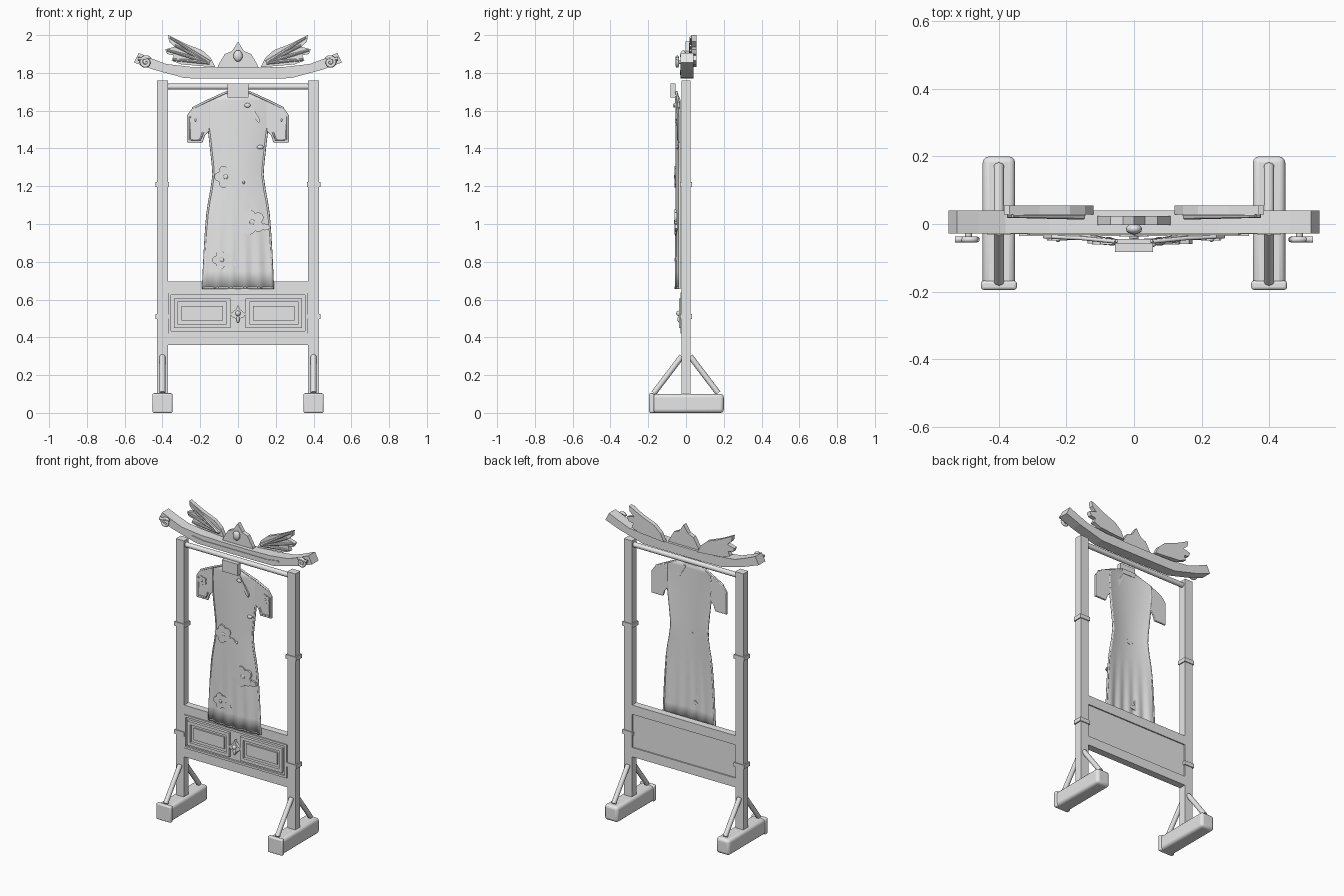
import bpy, bmesh
from math import sin, cos, pi
from mathutils import Vector

cube = bpy.data.objects.get("Cube")
if cube:
    bpy.data.objects.remove(cube, do_unlink=True)

grey = bpy.data.materials.new("plain_grey")
grey.use_nodes = True
grey.diffuse_color = (0.8, 0.8, 0.8, 1)
grey.node_tree.nodes["Principled BSDF"].inputs["Base Color"].default_value = (0.8, 0.8, 0.8, 1)


def finish(name, bm, bevel=0, smooth=False):
    bmesh.ops.recalc_face_normals(bm, faces=bm.faces[:])
    mesh = bpy.data.meshes.new(name)
    bm.to_mesh(mesh)
    bm.free()
    mesh.materials.append(grey)
    ob = bpy.data.objects.new(name, mesh)
    bpy.context.collection.objects.link(ob)
    if bevel:
        mod = ob.modifiers.new("bevel", "BEVEL")
        mod.width, mod.segments = bevel, 3
    if smooth:
        bpy.ops.object.select_all(action='DESELECT')
        ob.select_set(True)
        bpy.context.view_layer.objects.active = ob
        bpy.ops.object.shade_smooth_by_angle()
    return ob


def box(name, x, y, z, bevel=0):
    """Box from (low, high) ranges."""
    bm = bmesh.new()
    bmesh.ops.create_cube(bm, size=1)
    for v in bm.verts:
        v.co = [r[0] if c < 0 else r[1] for c, r in zip(v.co, (x, y, z))]
    return finish(name, bm, bevel, bevel > 0)


def plate(name, pts, y0, y1, s=1, bevel=0):
    """Outline in x, z extruded from y0 to y1."""
    bm = bmesh.new()
    face = bm.faces.new([bm.verts.new((s * x, y0, z)) for x, z in pts])
    out = bmesh.ops.extrude_face_region(bm, geom=[face])["geom"]
    bmesh.ops.translate(bm, vec=(0, y1 - y0, 0),
                        verts=[g for g in out if isinstance(g, bmesh.types.BMVert)])
    return finish(name, bm, bevel)


def mirrored(pts):
    return pts + [(-x, z) for x, z in reversed(pts) if x]


def bar(name, a, b, r1, r2=None, flat=1, sides=16):
    a, b = Vector(a), Vector(b)
    bm = bmesh.new()
    bmesh.ops.create_cone(bm, cap_ends=True, segments=sides, radius1=r1,
                          radius2=r1 if r2 is None else r2, depth=(b - a).length)
    rot = (b - a).to_track_quat('Z', 'Y')
    for v in bm.verts:
        v.co = rot @ v.co
        v.co.y *= flat
        v.co += (a + b) / 2
    return finish(name, bm, smooth=True)


def ball(name, at, size):
    bm = bmesh.new()
    bmesh.ops.create_uvsphere(bm, u_segments=16, v_segments=10, radius=1)
    for v in bm.verts:
        v.co = Vector([c * k for c, k in zip(v.co, size)]) + Vector(at)
    return finish(name, bm, smooth=True)


def cord(name, pts, r, closed=False):
    cu = bpy.data.curves.new(name, 'CURVE')
    cu.dimensions, cu.bevel_depth, cu.bevel_resolution = '3D', r, 2
    cu.use_fill_caps = True
    sp = cu.splines.new('POLY')
    sp.points.add(len(pts) - 1)
    for p, co in zip(sp.points, pts):
        p.co = (*co, 1)
    sp.use_cyclic_u = closed
    cu.materials.append(grey)
    ob = bpy.data.objects.new(name, cu)
    bpy.context.collection.objects.link(ob)


def frame(name, x, z, w, y):
    for part, fx, fz in (("bottom", x, (z[0], z[0] + w)), ("top", x, (z[1] - w, z[1])),
                         ("left", (x[1] - w, x[1]), z), ("right", (x[0], x[0] + w), z)):
        box(f"{name}_{part}", fx, y, fz)


# Stand: feet, posts, collars and braces on both sides
for s, side in ((1, "left"), (-1, "right")):
    c = s * 0.4
    box(f"foot_{side}", (c - .048, c + .048), (-.19, .2), (0, .1), .018)
    box(f"foot_cap_{side}", (c - .053, c + .053), (-.195, -.168), (0, .104), .008)
    box(f"post_{side}", (c - .029, c + .029), (-.025, .025), (.09, 1.76))
    for i, z in enumerate((.51, 1.21)):
        box(f"post_collar_{i}_{side}", (c - .036, c + .036), (-.031, .031), (z - .013, z + .013))
    for d, end in ((-1, "front"), (1, "back")):
        bar(f"brace_{end}_{side}", (c, d * .17, .105), (c, d * .022, .3), .015)

# Hanging rod and curved top beam
bar("hanging_rod", (-.375, 0, 1.727), (.375, 0, 1.727), .016)
plate("top_beam", mirrored([(.14, 1.77), (.28, 1.772), (.45, 1.818), (.55, 1.855), (.525, 1.905),
                            (.46, 1.877), (.38, 1.847), (.25, 1.832), (.1, 1.828)]), -.028, .04)
plate("beam_inlay", mirrored([(.24, 1.79), (.315, 1.805), (.31, 1.815), (.23, 1.803)]), -.033, -.02)

# Crest with oval gem
plate("crest", mirrored([(.11, 1.82), (.105, 1.84), (.07, 1.9), (.032, 1.915), (0, 1.965)]), -.003, .024)
ball("crest_gem", (0, -.015, 1.89), (.024, .016, .03))

# Wings and end scrolls
wing = [(.12, 1.83), (.145, 1.88), (.19, 1.92), (.28, 1.955), (.37, 2.0), (.365, 1.965),
        (.335, 1.938), (.385, 1.925), (.375, 1.9), (.34, 1.893), (.352, 1.865), (.30, 1.845)]
for s, side in ((1, "left"), (-1, "right")):
    plate(f"wing_{side}", wing, .028, .055, s)
    for i, (x, z) in enumerate(((.36, 1.988), (.335, 1.945), (.375, 1.92), (.345, 1.87))):
        bar(f"wing_rib_{i}_{side}", (s * .15, .025, 1.855), (s * x, .025, z), .011, .006, 1.1, 8)
    spiral = []
    for i in range(30):
        a, r = i * .3, .007 + .0008 * i
        spiral.append((s * (.488 + r * cos(a)), -.046, 1.856 + r * sin(a)))
    spiral.append((s * .53, -.046, 1.875))
    cord(f"scroll_{side}", spiral, .009)
    bar(f"scroll_pin_{side}", (s * .49, -.05, 1.856), (s * .49, -.02, 1.856), .01)

# Lower cabinet panel with rails, two drawers and a latch
box("cabinet_panel", (-.372, .372), (-.018, .015), (.4, .66))
for name, z in (("top_rail", (.635, .695)), ("bottom_rail", (.36, .42))):
    box(name, (-.372, .372), (-.023, .023), z)
frame("cabinet_frame", (-.368, .368), (.42, .637), .014, (-.03, -.015))
for s, side in ((1, "left"), (-1, "right")):
    xs = sorted((s * .04, s * .34))
    frame(f"drawer_frame_{side}", xs, (.45, .606), .02, (-.036, -.015))
    box(f"drawer_panel_{side}", (xs[0] + .04, xs[1] - .04), (-.028, -.015), (.49, .566))
plate("latch_plate", mirrored([(0, .476), (.014, .5), (.03, .507), (.044, .525), (.026, .535),
                               (.01, .55), (0, .572)]), -.037, -.015)
ball("latch_knob", (0, -.038, .527), (.014, .014, .014))
ball("latch_drop", (0, -.036, .495), (.009, .009, .018))


# Dress body: a curved sheet with soft folds toward the hem
def dress_y(u, z):
    fold = max(0, (1.1 - z) / .45)
    return -.052 + .02 * u * u + .005 * fold * cos(5 * pi * u)


rows = [(.655, .187), (.75, .183), (.85, .178), (.95, .172), (1.05, .164), (1.12, .154), (1.18, .142),
        (1.26, .131), (1.32, .135), (1.4, .144), (1.495, .155), (1.58, .165), (1.652, .16), (1.7, .055)]
bm = bmesh.new()
n = 36
grid = []
for z, w in rows:
    us = [2 * i / n - 1 for i in range(n + 1)]
    grid.append([bm.verts.new((u * w, dress_y(u if z < 1.69 else u * .3, z), z)) for u in us])
for lo, hi in zip(grid, grid[1:]):
    for i in range(n):
        bm.faces.new((lo[i], lo[i + 1], hi[i + 1], hi[i]))
dress = finish("dress_body", bm, smooth=True)
thick = dress.modifiers.new("thickness", "SOLIDIFY")
thick.thickness, thick.offset = .008, 0

# Sleeves, edge piping and hem
sleeve = [(.15, 1.655), (.2, 1.636), (.245, 1.61), (.27, 1.575), (.27, 1.432), (.187, 1.432),
          (.175, 1.47), (.15, 1.495)]
for s, side in ((1, "left"), (-1, "right")):
    plate(f"sleeve_{side}", sleeve, -.043, -.029, s, .004)
    cord(f"side_piping_{side}", [(s * w * .99, -.034, z) for z, w in rows[:11]], .006)
    cord(f"shoulder_piping_{side}", [(s * .055, -.052, 1.7), (s * .155, -.042, 1.655),
                                     (s * .242, -.038, 1.612)], .006)
    cord(f"sleeve_piping_{side}", [(s * x, -.043, z) for x, z in
                                   ((.255, 1.57), (.256, 1.447), (.2, 1.447), (.185, 1.485))], .005)
cord("hem_piping", [(u / 10 * .185, dress_y(u / 10, .662), .662) for u in range(-10, 11)], .006)

# Stand-up collar and slanted front closure
box("dress_collar", (-.056, .056), (-.083, -.056), (1.67, 1.745))
box("collar_base", (-.05, .05), (-.058, -.045), (1.675, 1.705))
plate("front_closure", [(.03, 1.665), (.05, 1.665), (.115, 1.555), (.112, 1.535), (.098, 1.545)],
      -.058, -.043)
ball("button_neck", (.05, -.06, 1.628), (.016, .009, .012))
ball("button_side", (.118, -.047, 1.407), (.017, .009, .011))
ball("button_waist", (.03, -.055, 1.22), (.006, .006, .009))


# Five-petal flower appliques with a leaf on the larger ones
def flower(name, x, z, r, y, leaf):
    pts = []
    for i in range(40):
        a = i * 2 * pi / 40
        k = r * (.72 + .28 * abs(sin(2.5 * a)))
        pts.append((x + k * cos(a), z + k * sin(a)))
    plate(name, pts, y, y + .012)
    ball(name + "_centre", (x, y, z), (r * .2, .004, r * .2))
    if leaf:
        plate(name + "_leaf", [(x + r * .5, z - r * .4), (x + r * .9, z - r * .1), (x + r * 1.3, z - r * .2),
                               (x + r * 1.45, z - r * .5), (x + r, z - r * .65)], y + .001, y + .014)


for i, (x, z, r, y, leaf) in enumerate(((-.065, 1.25, .06, -.06, True), (.075, 1.01, .068, -.06, True),
                                        (-.085, .81, .052, -.058, True), (-.225, 1.55, .032, -.049, False),
                                        (.23, 1.55, .032, -.049, False))):
    flower(f"flower_{i}", x, z, r, y, leaf)
